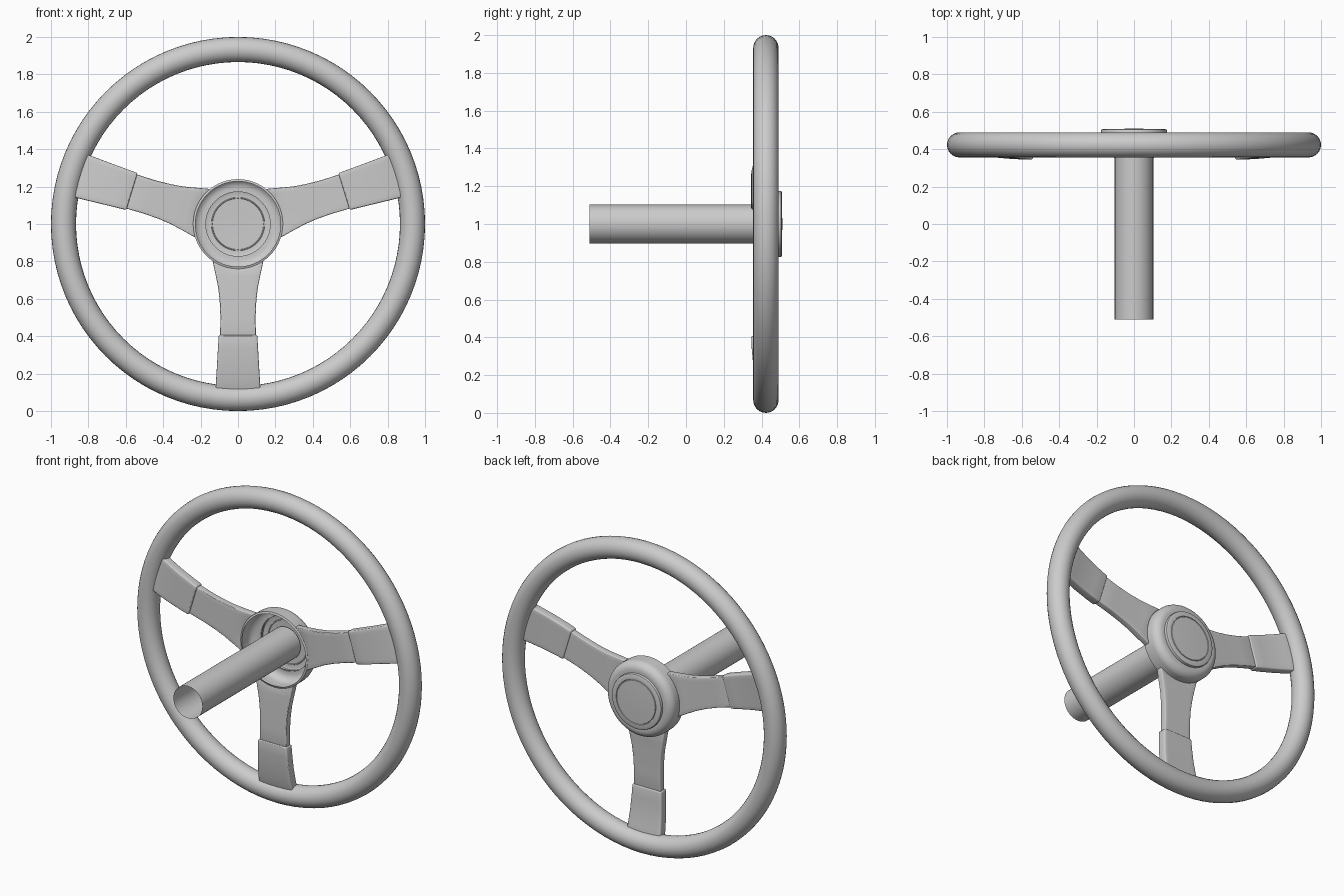
import bpy, bmesh
from math import sin, cos, pi, radians, sqrt

if "Cube" in bpy.data.objects:
    bpy.data.objects.remove(bpy.data.objects["Cube"])

CZ = 1.0  # height of the wheel axis


def finish(name, bm, angle=35):
    bmesh.ops.recalc_face_normals(bm, faces=bm.faces)
    me = bpy.data.meshes.new(name)
    bm.to_mesh(me)
    bm.free()
    ob = bpy.data.objects.new(name, me)
    bpy.context.collection.objects.link(ob)
    bpy.ops.object.select_all(action='DESELECT')
    ob.select_set(True)
    bpy.context.view_layer.objects.active = ob
    bpy.ops.object.shade_smooth_by_angle(angle=radians(angle))
    return ob


def lathe(name, profile, n=64, closed=False):
    """Revolve (radius, y) points around the wheel axis."""
    bm = bmesh.new()
    rings = []
    for r, y in profile:
        if r == 0:
            rings.append([bm.verts.new((0, y, CZ))] * n)
        else:
            rings.append([bm.verts.new((r * cos(2 * pi * i / n), y, CZ + r * sin(2 * pi * i / n)))
                          for i in range(n)])
    pairs = list(zip(rings, rings[1:]))
    if closed:
        pairs.append((rings[-1], rings[0]))
    for a, b in pairs:
        for i in range(n):
            j = (i + 1) % n
            bm.faces.new(list(dict.fromkeys((a[i], a[j], b[j], b[i]))))
    return finish(name, bm)


def plate(name, stations, thick, angle, bevel, inner_arc=None):
    """Loft a plate outward along angle; stations are (radius, half width, back y)."""
    bm = bmesh.new()
    cols = 8
    d, p = (cos(angle), sin(angle)), (-sin(angle), cos(angle))
    loops = []
    for k, (r, w, y) in enumerate(stations):
        us = [w * (2 * c / cols - 1) for c in range(cols + 1)]
        pts = [(u, y) for u in us] + [(u, y + thick) for u in reversed(us)]
        loop = []
        for u, yy in pts:
            rr = sqrt(inner_arc ** 2 - u * u) if inner_arc and k == 0 else r
            loop.append(bm.verts.new((rr * d[0] + u * p[0], yy, CZ + rr * d[1] + u * p[1])))
        loops.append(loop)
    n = len(loops[0])
    for a, b in zip(loops, loops[1:]):
        for i in range(n):
            bm.faces.new((a[i], a[(i + 1) % n], b[(i + 1) % n], b[i]))
    for end in (loops[0], loops[-1]):
        for c in range(cols):
            bm.faces.new((end[c], end[c + 1], end[n - 2 - c], end[n - 1 - c]))
    bmesh.ops.recalc_face_normals(bm, faces=bm.faces)
    edges = [e for e in bm.edges if e.calc_face_angle(0) > radians(50)]
    bmesh.ops.bevel(bm, geom=edges, offset=bevel, segments=3, profile=0.5, affect='EDGES')
    return finish(name, bm, 30)


# Round rim
lathe("rim", [(0.933 + 0.067 * cos(2 * pi * i / 24), 0.423 + 0.067 * sin(2 * pi * i / 24))
              for i in range(24)], n=96, closed=True)

# Hollow hub, open at the back, with a rounded front shoulder
shoulder = [(0.19 + 0.05 * cos(i * pi / 16), 0.438 + 0.05 * sin(i * pi / 16)) for i in range(9)]
lathe("hub", [(0.228, 0.365), (0.24, 0.37)] + shoulder + [(0.172, 0.488)])

# Raised centre cap with a fine groove
lathe("centre_cap", [(0.176, 0.484), (0.176, 0.499), (0.174, 0.504), (0.168, 0.507), (0.143, 0.507),
                     (0.141, 0.503), (0.138, 0.503), (0.136, 0.507), (0.07, 0.509), (0, 0.51)])

# Steering column, an open tube
lathe("column", [(0.103, -0.51), (0.103, 0.49)], n=48)

# Three dished spokes, each with a thicker sleeve running into the rim
spoke = [(0.2, 0.136, 0.368), (0.28, 0.118, 0.364), (0.34, 0.106, 0.362), (0.41, 0.098, 0.359),
         (0.50, 0.094, 0.356), (0.62, 0.096, 0.354)]
sleeve = [(0.593, 0.103, 0.345), (0.66, 0.107, 0.348), (0.75, 0.112, 0.356),
          (0.83, 0.117, 0.369), (0.92, 0.122, 0.388)]
for side, deg in (("lower", -90), ("right", 17), ("left", 163)):
    plate(side + "_spoke", spoke, 0.042, radians(deg), 0.005, inner_arc=0.239)
    plate(side + "_sleeve", sleeve, 0.058, radians(deg), 0.009)
